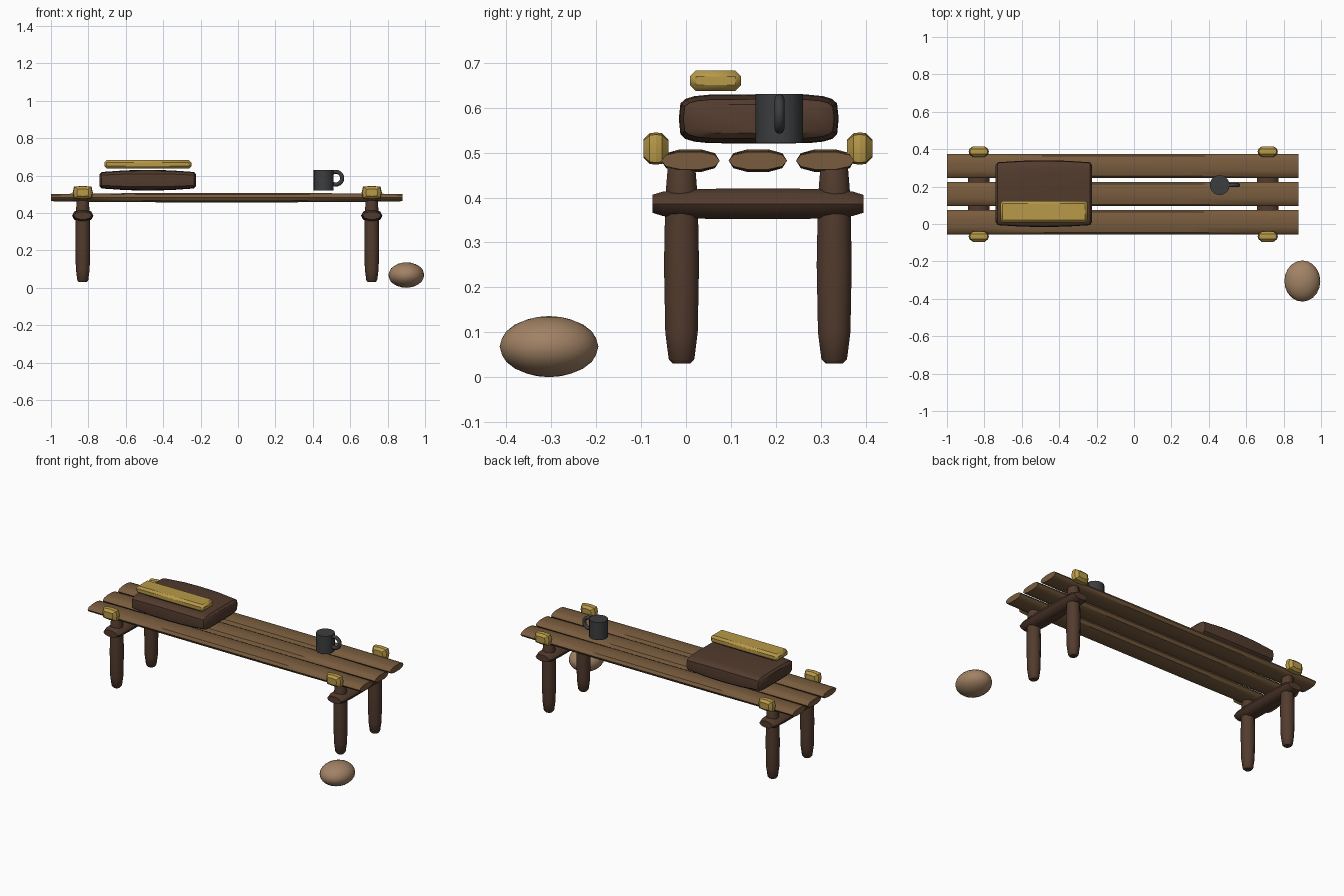
import bpy
import bmesh
from math import sin, cos, pi, copysign, radians
from mathutils import Vector

cube = bpy.data.objects.get("Cube")
if cube:
    bpy.data.objects.remove(cube)


def material(name, rgb):
    m = bpy.data.materials.new(name)
    m.use_nodes = True
    m.diffuse_color = (*rgb, 1)
    m.node_tree.nodes["Principled BSDF"].inputs["Base Color"].default_value = (*rgb, 1)
    return m


plank_wood = material("plank_wood", (0.19, 0.107, 0.048))
dark_wood = material("dark_wood", (0.085, 0.044, 0.027))
gold = material("gold", (0.48, 0.32, 0.065))
iron = material("dark_iron", (0.046, 0.047, 0.05))
stone = material("tan_stone", (0.36, 0.225, 0.13))


def finish(obj, name, mat, angle=40):
    obj.name = name
    obj.data.name = name
    obj.data.materials.append(mat)
    bpy.ops.object.select_all(action='DESELECT')
    obj.select_set(True)
    bpy.context.view_layer.objects.active = obj
    bpy.ops.object.shade_smooth_by_angle(angle=radians(angle))
    return obj


def loft(name, axis, centre, stations, mat, sides=10, power=2.0, angle=40):
    """Rounded cross-sections (position, half width, half height) along an axis."""
    bm = bmesh.new()
    rings = []
    for t, a, b in stations:
        ring = []
        for i in range(sides):
            c, s = cos(2 * pi * i / sides), sin(2 * pi * i / sides)
            u = copysign(abs(c) ** (2 / power), c) * a
            v = copysign(abs(s) ** (2 / power), s) * b
            p = {"X": (t, u, v), "Y": (u, t, v), "Z": (u, v, t)}[axis]
            ring.append(bm.verts.new(Vector(centre) + Vector(p)))
        rings.append(ring)
    for lower, upper in zip(rings, rings[1:]):
        for i in range(sides):
            j = (i + 1) % sides
            bm.faces.new((lower[i], lower[j], upper[j], upper[i]))
    bm.faces.new(rings[0])
    bm.faces.new(rings[-1])
    bmesh.ops.recalc_face_normals(bm, faces=bm.faces)
    mesh = bpy.data.meshes.new(name)
    bm.to_mesh(mesh)
    bm.free()
    obj = bpy.data.objects.new(name, mesh)
    bpy.context.collection.objects.link(obj)
    return finish(obj, name, mat, angle)


def symmetric(half):
    """Mirror stations listed from the outer end to the middle."""
    return [(-t, a, b) for t, a, b in half] + [(t, a, b) for t, a, b in reversed(half) if t]


# Three seat planks, slightly thicker in the middle
plank_shape = symmetric([(0.94, 0.065, 0.020), (0.75, 0.065, 0.023),
                         (0.35, 0.065, 0.026), (0, 0.065, 0.026)])
for place, y in (("front", 0.01), ("middle", 0.16), ("back", 0.31)):
    loft(f"{place}_plank", "X", (-0.06, y, 0.482), plank_shape, plank_wood, power=2.4)

# Trestles: two legs, a cross rail and two end knobs at each side
leg_shape = [(0.03, 0.02, 0.02), (0.04, 0.029, 0.03), (0.10, 0.037, 0.038),
             (0.25, 0.04, 0.041), (0.40, 0.037, 0.038), (0.47, 0.032, 0.032),
             (0.495, 0.022, 0.022)]
rail_shape = symmetric([(0.235, 0.047, 0.021), (0.21, 0.055, 0.029),
                        (0.12, 0.057, 0.035), (0, 0.057, 0.036)])
knob_shape = symmetric([(0.028, 0.032, 0.02), (0.014, 0.05, 0.034), (0, 0.054, 0.036)])
for side, x in (("right", -0.83), ("left", 0.715)):
    for place, leg_y, knob_y in (("front", -0.01, -0.067), ("back", 0.33, 0.387)):
        loft(f"{place}_{side}_leg", "Z", (x, leg_y, 0), leg_shape, dark_wood)
        loft(f"{place}_{side}_knob", "Y", (x, knob_y, 0.509), knob_shape, gold,
             sides=8, power=5, angle=30)
    loft(f"{side}_cross_rail", "Y", (x, 0.16, 0.386), rail_shape, dark_wood)

# Padded cushion with a gold bar above it
loft("cushion", "X", (-0.482, 0.162, 0.575),
     symmetric([(0.258, 0.150, 0.032), (0.247, 0.168, 0.044),
                (0.12, 0.176, 0.053), (0, 0.178, 0.055)]),
     dark_wood, sides=20, power=5)
bpy.ops.mesh.primitive_cube_add(size=1, location=(-0.482, 0.066, 0.66))
bar = bpy.context.object
bar.scale = (0.466, 0.114, 0.046)
bpy.ops.object.transform_apply(location=False, rotation=False, scale=True)
bevel = bar.modifiers.new("chamfer", 'BEVEL')
bevel.width = 0.013
bevel.segments = 1
finish(bar, "gold_bar", gold, 30)

# Mug with a ring handle
bpy.ops.mesh.primitive_cylinder_add(vertices=20, radius=0.053, depth=0.11,
                                    location=(0.458, 0.208, 0.576))
finish(bpy.context.object, "mug_body", iron)
bpy.ops.mesh.primitive_torus_add(major_segments=18, minor_segments=8,
                                 major_radius=0.034, minor_radius=0.011,
                                 location=(0.523, 0.208, 0.586), rotation=(pi / 2, 0, 0))
finish(bpy.context.object, "mug_handle", iron, 60)

# Flattened stone on the ground
bpy.ops.mesh.primitive_ico_sphere_add(subdivisions=3, radius=1,
                                      location=(0.9, -0.305, 0.068))
rock = bpy.context.object
rock.scale = (0.096, 0.11, 0.068)
bpy.ops.object.transform_apply(location=False, rotation=False, scale=True)
finish(rock, "stone", stone, 60)
